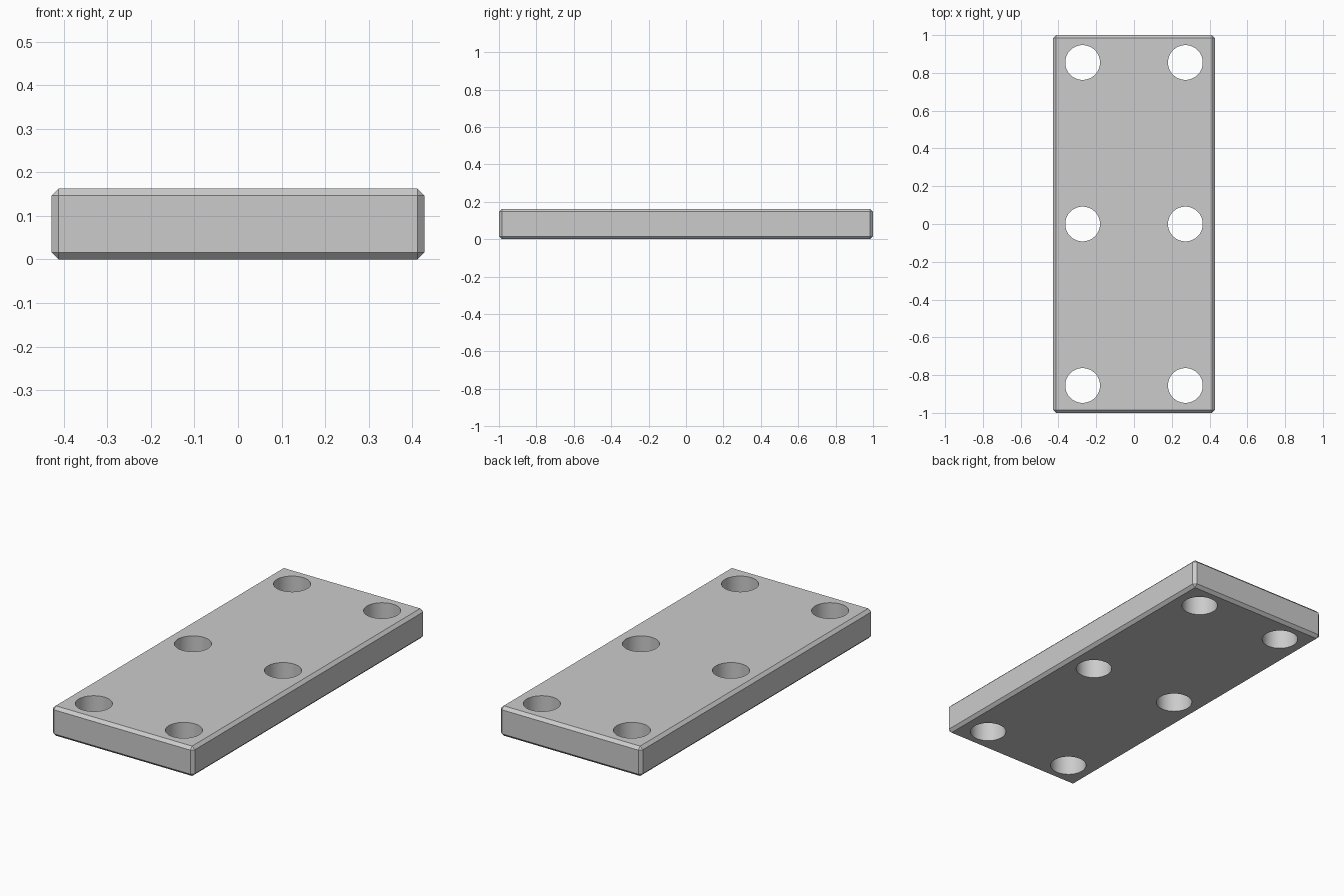
import bpy

if "Cube" in bpy.data.objects:
    bpy.data.objects.remove(bpy.data.objects["Cube"])

WIDTH, LENGTH, HEIGHT = 0.856, 2.0, 0.163
CHAMFER = 0.016
HOLE_RADIUS, HOLE_X, HOLE_Y = 0.092, 0.272, 0.855

# Plate: box with every edge chamfered
bpy.ops.mesh.primitive_cube_add(size=1, location=(0, 0, HEIGHT / 2))
plate = bpy.context.object
plate.name = "mounting_plate"
plate.scale = (WIDTH, LENGTH, HEIGHT)
bpy.ops.object.transform_apply(location=False, rotation=False, scale=True)
bevel = plate.modifiers.new("chamfer", 'BEVEL')
bevel.width = CHAMFER
bevel.segments = 1


# Bolt holes: two columns of three, cut right through
def cut_hole(x, y):
    bpy.ops.mesh.primitive_cylinder_add(
        vertices=64, radius=HOLE_RADIUS, depth=HEIGHT * 2, location=(x, y, HEIGHT / 2))
    cutter = bpy.context.object
    cutter.name = "hole_cutter"
    cutter.hide_render = True
    cut = plate.modifiers.new("bolt_hole", 'BOOLEAN')
    cut.operation = 'DIFFERENCE'
    cut.solver = 'EXACT'
    cut.object = cutter
    return cutter


cutters = [cut_hole(x, y) for x in (-HOLE_X, HOLE_X) for y in (-HOLE_Y, 0, HOLE_Y)]

# Apply the cuts, drop the cutters, smooth the hole walls
bpy.ops.object.select_all(action='DESELECT')
plate.select_set(True)
bpy.context.view_layer.objects.active = plate
bpy.ops.object.convert(target='MESH')
for cutter in cutters:
    bpy.data.objects.remove(cutter)
bpy.ops.object.shade_smooth_by_angle(angle=0.5)
